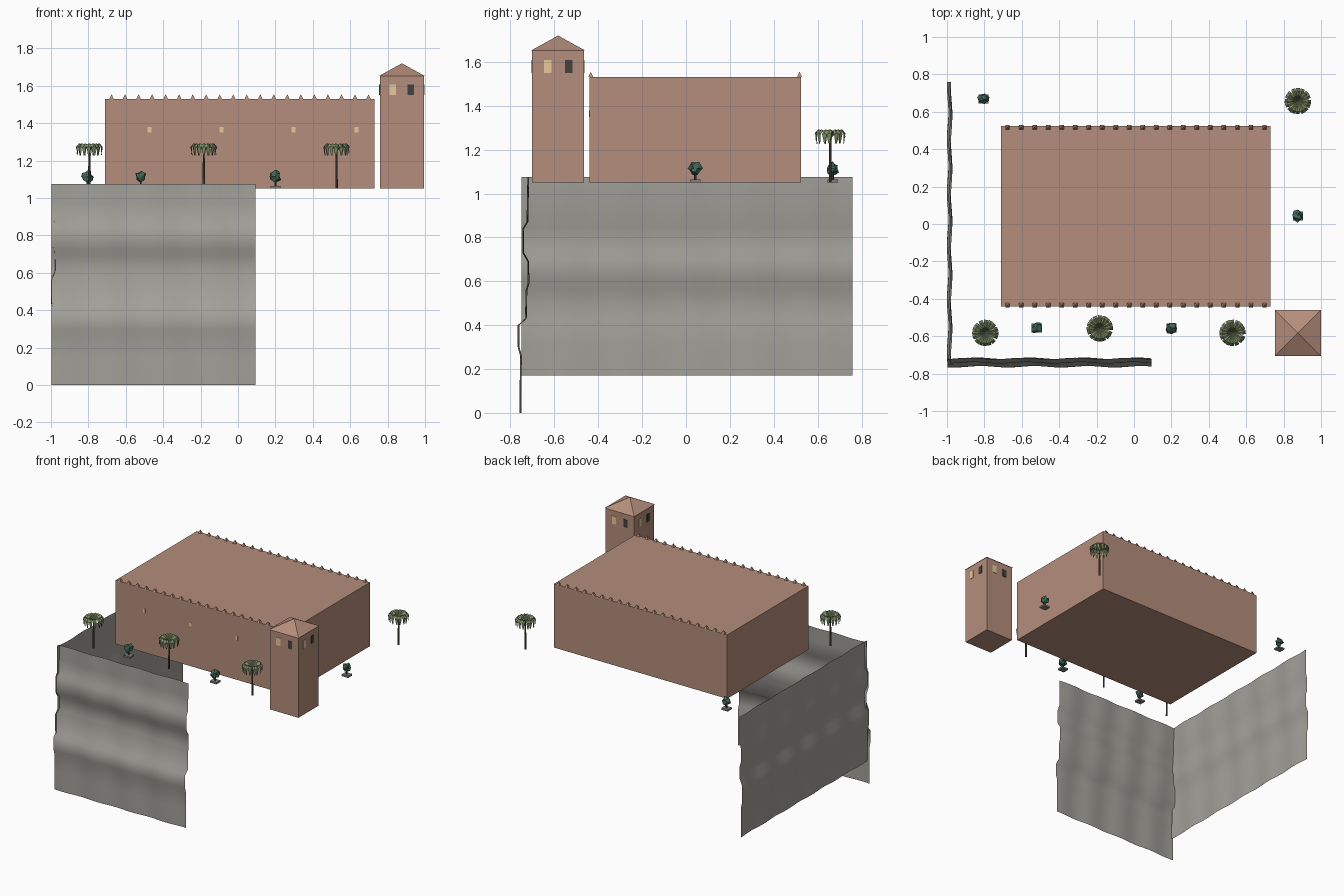
import bpy, bmesh, math, random
from mathutils import Vector, Matrix

if "Cube" in bpy.data.objects:
    bpy.data.objects.remove(bpy.data.objects["Cube"])

random.seed(4)
GROUND = 1.05


def material(name, r, g, b):
    m = bpy.data.materials.new(name)
    m.diffuse_color = (r, g, b, 1)
    m.use_nodes = True
    m.node_tree.nodes["Principled BSDF"].inputs["Base Color"].default_value = m.diffuse_color
    return m


CLAY = material("clay", 0.46, 0.27, 0.20)
ROCK = material("rock", 0.36, 0.35, 0.32)
LIT = material("lit_window", 0.80, 0.60, 0.32)
DARK = material("dark_window", 0.06, 0.055, 0.05)
BARK = material("bark", 0.10, 0.08, 0.06)
PALM = material("palm_leaf", 0.20, 0.26, 0.13)
SHRUB = material("shrub_leaf", 0.05, 0.13, 0.09)
STONE = material("stone", 0.22, 0.22, 0.22)


def finish(name, bm, mats, smooth=False):
    me = bpy.data.meshes.new(name)
    for f in bm.faces:
        f.smooth = smooth
    bm.to_mesh(me)
    bm.free()
    for m in mats:
        me.materials.append(m)
    ob = bpy.data.objects.new(name, me)
    bpy.context.collection.objects.link(ob)
    return ob


def add_box(bm, lo, hi):
    lo, hi = Vector(lo), Vector(hi)
    bmesh.ops.create_cube(bm, size=1, matrix=Matrix.Translation((lo + hi) / 2)
                          @ Matrix.Diagonal((*(hi - lo), 1)))


def add_cone(bm, at, r1, r2, h, sides, turn=0.0):
    bmesh.ops.create_cone(bm, cap_ends=True, segments=sides, radius1=r1, radius2=r2, depth=h,
                          matrix=Matrix.Translation(Vector(at) + Vector((0, 0, h / 2)))
                          @ Matrix.Rotation(turn, 4, 'Z'))


def box(name, lo, hi, mat):
    bm = bmesh.new()
    add_box(bm, lo, hi)
    return finish(name, bm, [mat])


# Cliff sheets: a ledge profile (depth, height) swept along a wall with slight waviness
def cliff(name, profile, start, end, place):
    bm = bmesh.new()
    n = 40
    rows = []
    for i in range(n + 1):
        t = start + (end - start) * i / n
        rows.append([bm.verts.new(place(t, d + 0.004 * math.sin(22 * t + 2 * z), z))
                     for d, z in profile])
    for a, b in zip(rows, rows[1:]):
        for j in range(len(profile) - 1):
            bm.faces.new((a[j], b[j], b[j + 1], a[j + 1]))
    return finish(name, bm, [ROCK], True)


FRONT = [(-0.754, 0), (-0.754, 0.14), (-0.752, 0.26), (-0.763, 0.30), (-0.763, 0.40),
         (-0.73, 0.43), (-0.727, 0.56), (-0.718, 0.59), (-0.719, 0.69), (-0.742, 0.73),
         (-0.742, 0.84), (-0.723, 0.87), (-0.721, 0.97), (-0.719, 1.075)]
LEFT = [(-0.985, 0.17), (-0.985, 0.30), (-0.987, 0.40), (-0.996, 0.44), (-0.996, 0.56),
        (-0.975, 0.61), (-0.975, 0.70), (-0.987, 0.74), (-0.987, 0.84), (-0.977, 0.88),
        (-0.977, 1.075)]
cliff("front_cliff", FRONT, -0.998, 0.093, lambda t, d, z: (t, d, z))
cliff("left_cliff", LEFT, 0.76, -0.75, lambda t, d, z: (d, t, z))

# Main hall with pointed merlons along front and back
box("hall", (-0.71, -0.44, GROUND), (0.73, 0.525, 1.53), CLAY)
bm = bmesh.new()
for y in (-0.434, 0.517):
    for i in range(20):
        add_cone(bm, (-0.676 + 0.0723 * i, y, 1.53), 0.0165, 0.001, 0.023, 4, math.pi / 4)
finish("merlons", bm, [CLAY])
bm = bmesh.new()
for x in (-0.473, -0.088, 0.297, 0.634):
    add_box(bm, (x - 0.01, -0.442, 1.349), (x + 0.01, -0.437, 1.379))
finish("hall_windows", bm, [LIT])

# Corner tower, roof and paired windows on all four sides
TX, TY, HALF = 0.876, -0.583, 0.118
box("tower", (TX - HALF, TY - HALF, GROUND), (TX + HALF, TY + HALF, 1.652), CLAY)
bm = bmesh.new()
add_cone(bm, (TX, TY, 1.652), 0.123 * math.sqrt(2), 0.0, 0.068, 4, math.pi / 4)
finish("tower_roof", bm, [CLAY])
for mat, off, label in ((LIT, -0.048, "lit"), (DARK, 0.048, "dark")):
    bm = bmesh.new()
    for k in range(4):
        part = bmesh.new()
        add_box(part, (off - 0.017, -HALF - 0.003, 1.55), (off + 0.017, -HALF + 0.002, 1.608))
        part.transform(Matrix.Translation((TX, TY, 0)) @ Matrix.Rotation(k * math.pi / 2, 4, 'Z'))
        tmp = bpy.data.meshes.new("tmp")
        part.to_mesh(tmp)
        part.free()
        bm.from_mesh(tmp)
        bpy.data.meshes.remove(tmp)
    finish("tower_windows_" + label, bm, [mat])


# Palm: thin trunk and a ring of broad fronds arching out and hanging down
def palm(i, x, y):
    bm = bmesh.new()
    add_cone(bm, (x, y, GROUND), 0.007, 0.005, 0.20, 7)
    finish(f"palm_trunk_{i}", bm, [BARK])
    bm = bmesh.new()
    n = 16
    spine = [(0.004, 1.255, 0.003), (0.03, 1.283, 0.009), (0.055, 1.292, 0.012),
             (0.07, 1.275, 0.011), (0.066, 1.228, 0.003)]
    for k in range(n):
        a = 2 * math.pi * k / n + random.uniform(-0.08, 0.08)
        u, v = Vector((math.cos(a), math.sin(a), 0)), Vector((-math.sin(a), math.cos(a), 0))
        rows = []
        for r, z, w in spine:
            c = Vector((x, y, z)) + u * r
            drop = Vector((0, 0, -0.5 * w))
            rows.append([bm.verts.new(p) for p in (c - v * w + drop, c, c + v * w + drop)])
        for p, q in zip(rows, rows[1:]):
            for j in range(2):
                bm.faces.new((p[j], q[j], q[j + 1], p[j + 1]))
    finish(f"palm_crown_{i}", bm, [PALM])


for i, (x, y) in enumerate([(-0.795, -0.582), (-0.183, -0.558), (0.527, -0.582), (0.876, 0.657)]):
    palm(i, x, y)


# Shrub: stone base, short stem and a ragged ball of leaves
def shrub(i, x, y):
    box(f"shrub_base_{i}", (x - 0.027, y - 0.024, GROUND), (x + 0.027, y + 0.024, 1.063), STONE)
    bm = bmesh.new()
    add_cone(bm, (x, y, 1.06), 0.006, 0.005, 0.05, 6)
    finish(f"shrub_stem_{i}", bm, [BARK])
    bm = bmesh.new()
    bmesh.ops.create_icosphere(bm, subdivisions=2, radius=0.029,
                               matrix=Matrix.Translation((x, y, 1.115)))
    c = Vector((x, y, 1.115))
    for v in bm.verts:
        v.co = c + (v.co - c) * random.uniform(0.72, 1.25)
    finish(f"shrub_leaves_{i}", bm, [SHRUB])


for i, (x, y) in enumerate([(-0.805, 0.668), (-0.52, -0.555), (0.2, -0.557), (0.876, 0.043)]):
    shrub(i, x, y)
